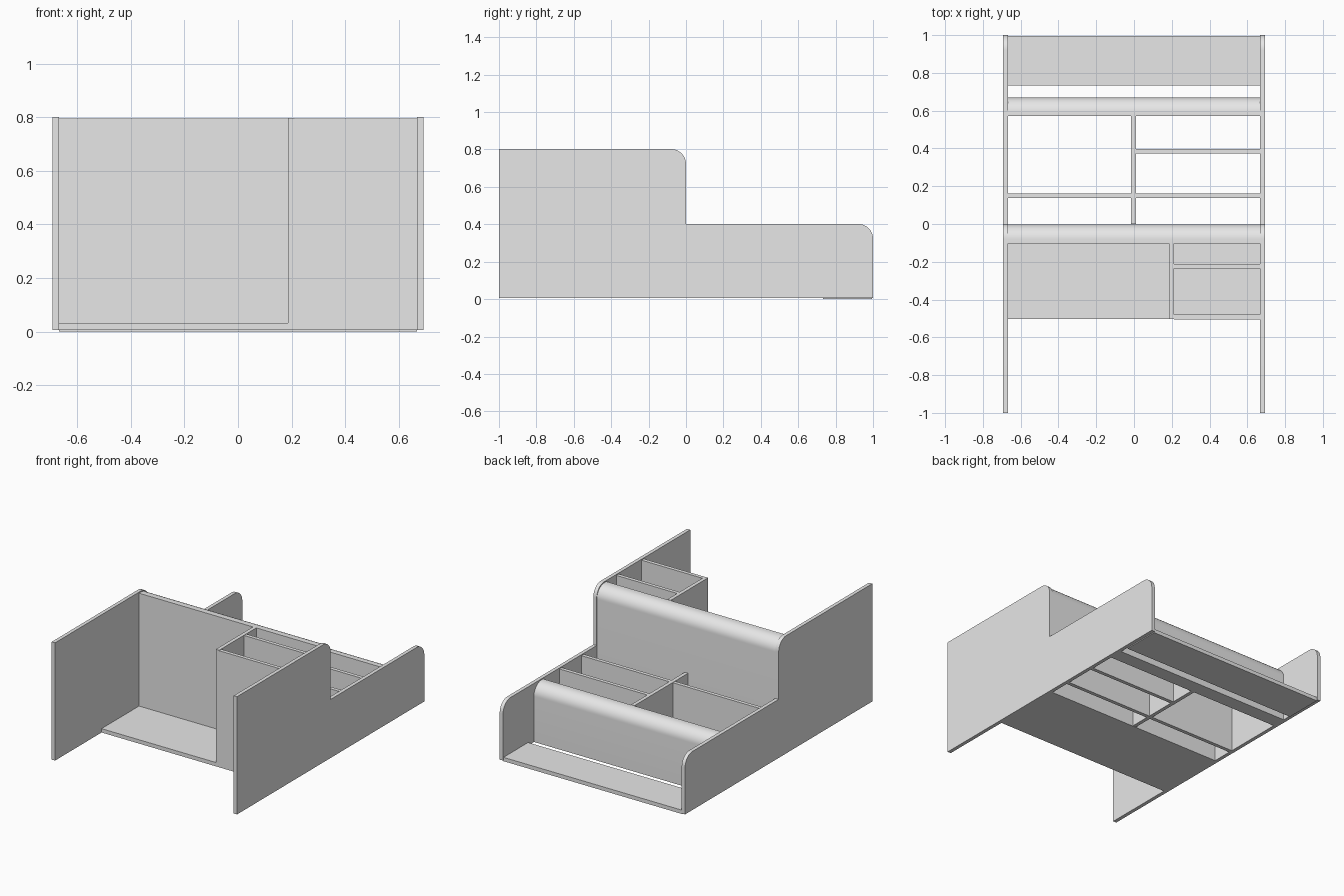
import bpy, bmesh, math

if "Cube" in bpy.data.objects:
    bpy.data.objects.remove(bpy.data.objects["Cube"])

grey = bpy.data.materials.new("light grey board")
grey.diffuse_color = (0.8, 0.8, 0.8, 1)
grey.use_nodes = True
grey.node_tree.nodes["Principled BSDF"].inputs["Base Color"].default_value = grey.diffuse_color

INNER, OUTER = 0.668, 0.693   # inside and outside faces of the side panels
BASE = 0.006


def board(name, x0, x1, y0, y1, z0, z1, radius=0.0):
    """Board extruded along x, with an optional rounded upper back edge."""
    profile = [(y0, z0), (y1, z0)]
    if radius:
        for i in range(13):
            a = math.pi / 2 * i / 12
            profile.append((y1 - radius + radius * math.cos(a),
                            z1 - radius + radius * math.sin(a)))
    else:
        profile.append((y1, z1))
    profile.append((y0, z1))

    bm = bmesh.new()
    face = bm.faces.new([bm.verts.new((x0, y, z)) for y, z in profile])
    side = bmesh.ops.extrude_face_region(bm, geom=[face])
    moved = [v for v in side["geom"] if isinstance(v, bmesh.types.BMVert)]
    bmesh.ops.translate(bm, verts=moved, vec=(x1 - x0, 0, 0))
    bmesh.ops.recalc_face_normals(bm, faces=bm.faces)
    mesh = bpy.data.meshes.new(name)
    bm.to_mesh(mesh)
    bm.free()
    mesh.materials.append(grey)
    obj = bpy.data.objects.new(name, mesh)
    bpy.context.collection.objects.link(obj)
    if radius:
        bpy.ops.object.select_all(action='DESELECT')
        obj.select_set(True)
        bpy.context.view_layer.objects.active = obj
        bpy.ops.object.shade_smooth_by_angle(angle=math.radians(30))
    return obj


# Side panels: tall pair in front, low pair behind
for side, x0, x1 in (("left", -OUTER, -INNER), ("right", INNER, OUTER)):
    board(f"{side}_tall_side_panel", x0, x1, -1, 0, BASE, 0.802, 0.08)
    board(f"{side}_low_side_panel", x0, x1, 0, 1, BASE, 0.402, 0.08)

# Thick cross walls with a rounded top
board("tall_cross_wall", -INNER, INNER, -0.103, -0.002, BASE, 0.795, 0.08)
board("low_cross_wall", -INNER, INNER, 0.572, 0.67, BASE, 0.395, 0.08)

# Floors: front shelf and rear tray
board("front_floor", -INNER, INNER, -0.503, -0.103, BASE, 0.032)
board("rear_tray", -INNER, INNER, 0.732, 0.995, 0, 0.026)

# Front compartments
board("front_divider", 0.186, 0.211, -0.503, -0.103, 0.032, 0.797)
for name, y in (("front_compartment_panel", -0.505), ("front_compartment_shelf", -0.236)):
    board(name, 0.211, INNER, y, y + 0.025, 0.032, 0.795)

# Rear open-bottomed compartments
board("rear_divider", -0.015, 0.01, 0, 0.572, BASE, 0.397)
board("rear_long_partition_left", -INNER, -0.015, 0.137, 0.162, BASE, 0.395)
board("rear_long_partition_right", 0.01, INNER, 0.137, 0.162, BASE, 0.395)
board("rear_short_partition", 0.01, INNER, 0.372, 0.397, BASE, 0.395)
